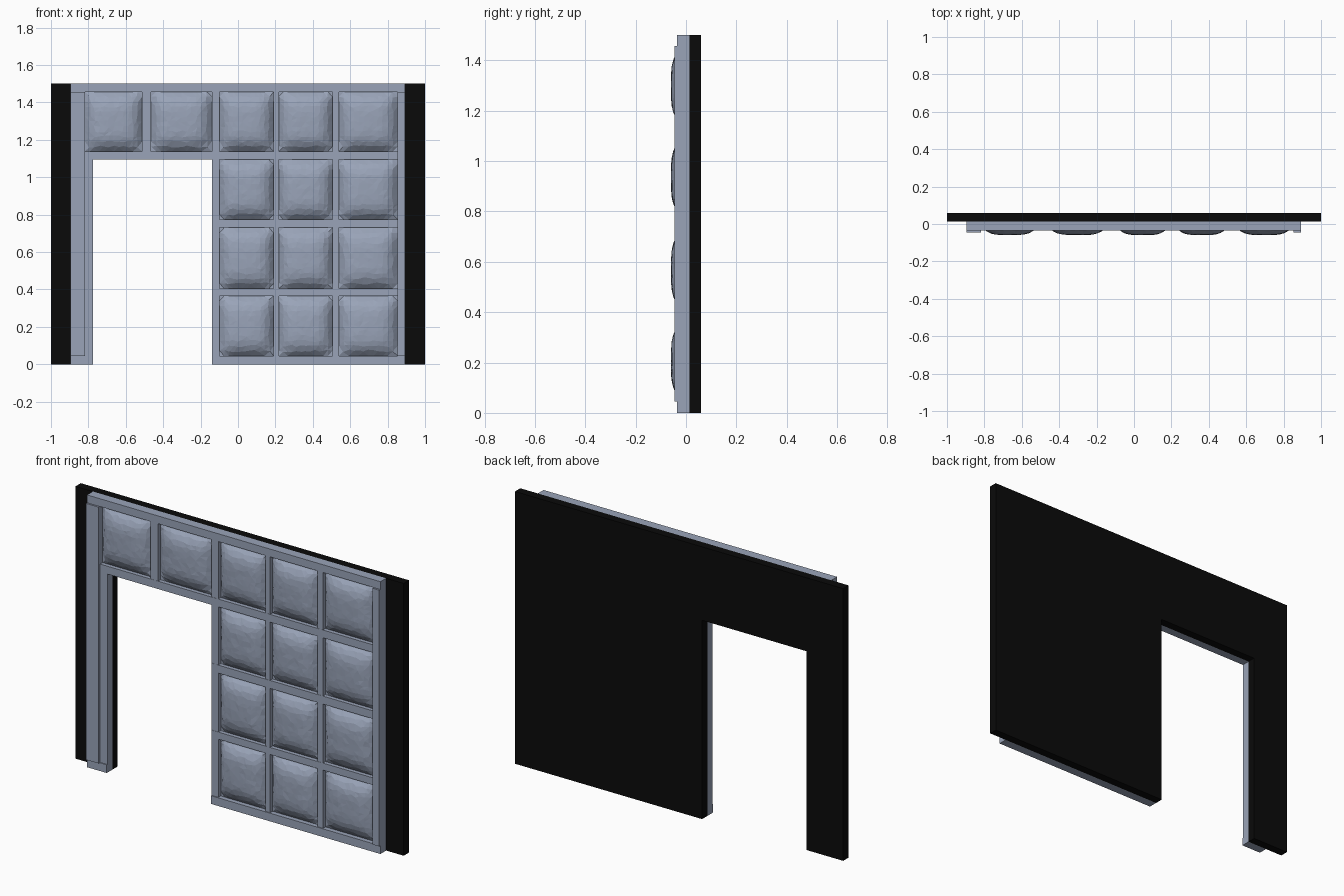
import bpy, bmesh, random

if "Cube" in bpy.data.objects:
    bpy.data.objects.remove(bpy.data.objects["Cube"])

random.seed(4)
BACK_Y, WALL_Y = 0.06, 0.014      # rear and front planes of the backing wall


def material(name, rgb):
    m = bpy.data.materials.new(name)
    m.diffuse_color = (*rgb, 1)
    m.use_nodes = True
    m.node_tree.nodes["Principled BSDF"].inputs["Base Color"].default_value = m.diffuse_color
    return m


black = material("black", (0.003, 0.003, 0.003))
slate = material("slate blue grey", (0.32, 0.37, 0.48))


def finish(bm, name, mat):
    bmesh.ops.recalc_face_normals(bm, faces=bm.faces)
    me = bpy.data.meshes.new(name)
    bm.to_mesh(me)
    bm.free()
    me.materials.append(mat)
    ob = bpy.data.objects.new(name, me)
    bpy.context.collection.objects.link(ob)
    return ob


def bar(name, x0, x1, z0, z1, front):
    """Box standing proud of the wall, up to the plane y = front."""
    bm = bmesh.new()
    bmesh.ops.create_cube(bm, size=1)
    for v in bm.verts:
        v.co = (x1 if v.co.x > 0 else x0,
                WALL_Y if v.co.y > 0 else front,
                z1 if v.co.z > 0 else z0)
    return finish(bm, name, slate)


def cushion(name, x0, x1, z0, z1, n=12):
    """Puffed square panel with slightly crumpled flat facets."""
    bm = bmesh.new()
    bmesh.ops.create_grid(bm, x_segments=n, y_segments=n, size=1)
    for v in bm.verts:
        u, w = v.co.x, v.co.y
        inner = abs(u) < 0.99 and abs(w) < 0.99
        if inner:
            u += random.uniform(-0.04, 0.04)
            w += random.uniform(-0.04, 0.04)
        puff = (1 - min(1, u ** 4)) * (1 - min(1, w ** 4))
        y = -0.010 - 0.049 * puff
        if inner:
            y += random.uniform(-0.0008, 0.0008)
        v.co = ((x0 + x1) / 2 + u * (x1 - x0) / 2, y,
                (z0 + z1) / 2 + w * (z1 - z0) / 2)
    # skirt back to the wall
    edges = [e for e in bm.edges if e.is_boundary]
    ext = bmesh.ops.extrude_edge_only(bm, edges=edges)["geom"]
    for v in ext:
        if isinstance(v, bmesh.types.BMVert):
            v.co.y = WALL_Y
    bmesh.ops.triangulate(bm, faces=bm.faces)
    return finish(bm, name, slate)


# backing wall with the doorway cut out of its outline
outline = [(-1, 0), (-0.775, 0), (-0.775, 1.095), (-0.14, 1.095),
           (-0.14, 0), (1, 0), (1, 1.5), (-1, 1.5)]
bm = bmesh.new()
face = bm.faces.new([bm.verts.new((x, WALL_Y, z)) for x, z in outline])
ext = bmesh.ops.extrude_face_region(bm, geom=[face])["geom"]
for v in ext:
    if isinstance(v, bmesh.types.BMVert):
        v.co.y = BACK_Y
finish(bm, "backing_wall", black)

# top and bottom rails, outer posts
bar("top_rail", -0.895, 0.893, 1.457, 1.5, -0.036)
bar("left_bottom_rail", -0.895, -0.775, 0, 0.045, -0.036)
bar("right_bottom_rail", -0.14, 0.893, 0, 0.045, -0.036)
bar("left_post", -0.895, -0.818, 0.045, 1.457, -0.046)
bar("right_post", 0.853, 0.893, 0.045, 1.457, -0.046)

# door jambs, lintel and cross rails
bar("left_jamb", -0.818, -0.775, 0.045, 1.096, -0.031)
bar("right_jamb", -0.14, -0.098, 0.045, 1.457, -0.031)
bar("lintel", -0.818, 0.853, 1.095, 1.138, -0.032)
for z0, z1 in ((0.366, 0.405), (0.73, 0.774)):
    bar("cross_rail", -0.139, 0.853, z0, z1, -0.032)

# upright dividers
bar("door_divider", -0.512, -0.465, 1.138, 1.457, -0.031)
for x0, x1 in ((0.19, 0.218), (0.505, 0.54)):
    bar("divider", x0, x1, 0.045, 1.457, -0.031)

# puffed cushions: five over the top, three columns below
columns = [(-0.818, -0.512), (-0.465, -0.14), (-0.098, 0.19),
           (0.218, 0.505), (0.54, 0.853)]
rows = [(0.045, 0.366), (0.405, 0.73), (0.774, 1.095), (1.138, 1.457)]
for i, (x0, x1) in enumerate(columns):
    for z0, z1 in (rows if i > 1 else rows[3:]):
        cushion("cushion", x0, x1, z0, z1)
